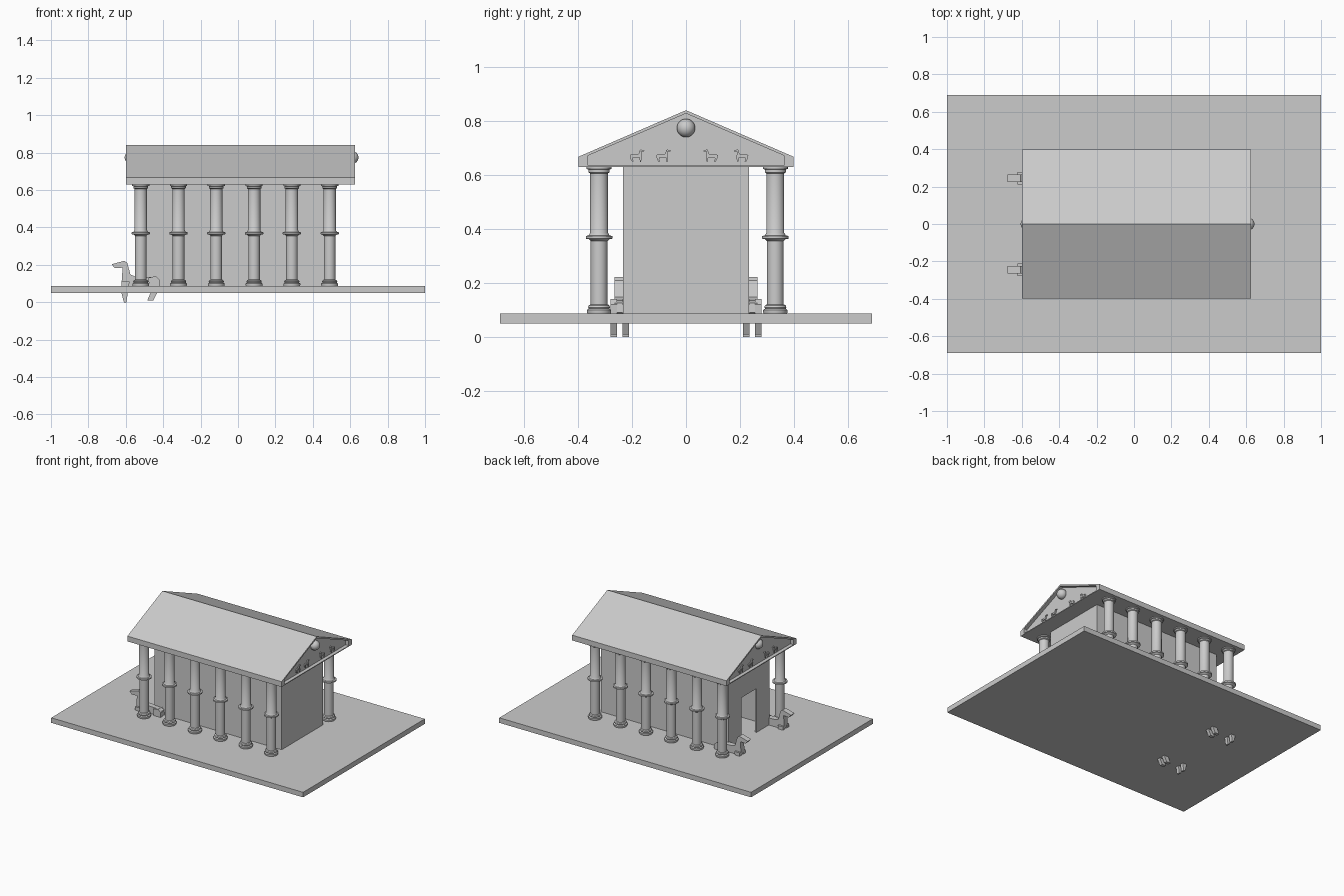
import bpy, bmesh, math
from mathutils import Vector, Matrix

if "Cube" in bpy.data.objects:
    bpy.data.objects.remove(bpy.data.objects["Cube"])

stone = bpy.data.materials.new("pale grey stone")
stone.diffuse_color = (0.6, 0.6, 0.6, 1)
stone.use_nodes = True
stone.node_tree.nodes["Principled BSDF"].inputs["Base Color"].default_value = stone.diffuse_color


def finish(name, bm):
    bmesh.ops.recalc_face_normals(bm, faces=bm.faces[:])
    me = bpy.data.meshes.new(name)
    bm.to_mesh(me)
    bm.free()
    me.materials.append(stone)
    ob = bpy.data.objects.new(name, me)
    bpy.context.collection.objects.link(ob)
    return ob


def smooth(ob):
    bpy.ops.object.select_all(action='DESELECT')
    ob.select_set(True)
    bpy.context.view_layer.objects.active = ob
    bpy.ops.object.shade_smooth_by_angle(angle=math.radians(35))


def add_prism(bm, place, pts, a, b):
    """Extrude 2D outline pts from a to b; place(u, v, w) gives the 3D point."""
    lo = [bm.verts.new(place(u, v, a)) for u, v in pts]
    hi = [bm.verts.new(place(u, v, b)) for u, v in pts]
    caps = [bm.faces.new(lo), bm.faces.new(hi[::-1])]
    n = len(pts)
    for i in range(n):
        j = (i + 1) % n
        bm.faces.new((lo[i], hi[i], hi[j], lo[j]))
    return caps


def along_x(u, v, w):
    return (w, u, v)


def along_y(u, v, w):
    return (u, w, v)


def along_z(u, v, w):
    return (u, v, w)


# base slab
bm = bmesh.new()
add_prism(bm, along_z, [(-1, -.69), (1, -.69), (1, .69), (-1, .69)], .05, .086)
finish("base_slab", bm)

# hollow hall: long sides, rear wall, and entrance wall with a doorway
X0, X1, Y, T = -.50, .51, .234, .012
bm = bmesh.new()
outline = [(X0, -.085), (X0, -Y), (X1, -Y), (X1, Y), (X0, Y), (X0, .085),
           (X0 + T, .085), (X0 + T, Y - T), (X1 - T, Y - T),
           (X1 - T, -Y + T), (X0 + T, -Y + T), (X0 + T, -.085)]
add_prism(bm, along_z, outline, .086, .632)
finish("hall_walls", bm)
bm = bmesh.new()
add_prism(bm, along_z, [(X0, -.085), (X0 + T, -.085), (X0 + T, .085), (X0, .085)], .40, .632)
finish("door_lintel_wall", bm)

# gabled roof with recessed pediments
bm = bmesh.new()
gable = [(-.398, .63), (.398, .63), (.398, .668), (0, .84), (-.398, .668)]
caps = add_prism(bm, along_x, gable, -.60, .625)
bmesh.ops.recalc_face_normals(bm, faces=bm.faces[:])
bmesh.ops.inset_individual(bm, faces=caps, thickness=.01)
for f in caps:
    for v in f.verts:
        if abs(v.co.y) > .3:
            v.co.y = math.copysign(.363, v.co.y)
            v.co.z = .636 if v.co.z < .65 else .672
        else:
            v.co.z = .828
for f in bmesh.ops.extrude_discrete_faces(bm, faces=caps)["faces"]:
    s = 1 if f.calc_center_median().x > 0 else -1
    bmesh.ops.translate(bm, verts=f.verts[:], vec=(-.025 * s, 0, 0))
finish("roof", bm)

# columns: lathed profile of radius and height
profile = [(0, .086), (.043, .086), (.045, .092), (.045, .100), (.038, .105),
           (.041, .110), (.038, .117), (.031, .121), (.031, .355), (.038, .362),
           (.049, .364), (.049, .374), (.039, .376), (.033, .386), (.033, .606),
           (.039, .610), (.039, .620), (.046, .623), (.046, .632), (0, .632)]
for side, y in (("front", -.322), ("back", .331)):
    for i in range(6):
        bm = bmesh.new()
        vs = [bm.verts.new((r, 0, z)) for r, z in profile]
        es = [bm.edges.new(p) for p in zip(vs, vs[1:])]
        bmesh.ops.spin(bm, geom=vs + es, cent=(0, 0, 0), axis=(0, 0, 1),
                       angle=math.tau, steps=32)
        bmesh.ops.remove_doubles(bm, verts=bm.verts[:], dist=1e-5)
        ob = finish(f"{side}_column_{i + 1}", bm)
        ob.location = (-.52 + .202 * i, y, 0)
        smooth(ob)

# pediment spheres
for name, x in (("rear_pediment_ball", .61), ("entrance_pediment_ball", -.572)):
    bm = bmesh.new()
    bmesh.ops.create_uvsphere(bm, u_segments=32, v_segments=16, radius=.034)
    ob = finish(name, bm)
    ob.location = (x, 0, .774)
    smooth(ob)

# animal statue: head, neck and body outline with four legs, facing -x
body = [(-.676, .203), (-.607, .222), (-.592, .21), (-.575, .148), (-.55, .138),
        (-.45, .135), (-.422, .125), (-.42, .09), (-.47, .085), (-.57, .08),
        (-.615, .08), (-.622, .11), (-.617, .185), (-.658, .182)]
foreleg = [(-.622, .11), (-.58, .11), (-.59, .045), (-.597, 0), (-.61, 0), (-.622, .045)]
hindleg = [(-.48, .13), (-.44, .14), (-.418, .12), (-.42, .085), (-.432, .05),
           (-.453, .01), (-.485, .01), (-.468, .05), (-.475, .09)]


def animal(name, matrix):
    bm = bmesh.new()
    add_prism(bm, along_y, body, -.02, .02)
    for s in (-1, 1):
        for leg in (foreleg, hindleg):
            add_prism(bm, along_y, leg, s * .010, s * .034)
    bmesh.ops.translate(bm, verts=bm.verts[:], vec=(.55, 0, 0))
    bmesh.ops.transform(bm, matrix=matrix, verts=bm.verts[:])
    finish(name, bm)


# entrance guardians
for side, y in (("front", -.245), ("back", .245)):
    animal(f"{side}_guardian_statue", Matrix.Translation((-.55, y, 0)))

# small animals in relief on both pediments, turned toward the middle
for end, x in (("rear", .603), ("entrance", -.578)):
    for i, y in enumerate((-.18, -.082, .09, .203)):
        turn = Matrix.Rotation(math.radians(-90 if y < 0 else 90), 4, 'Z')
        animal(f"{end}_relief_animal_{i + 1}",
               Matrix.Translation((x, y, .648)) @ turn @ Matrix.Scale(.21, 4))
